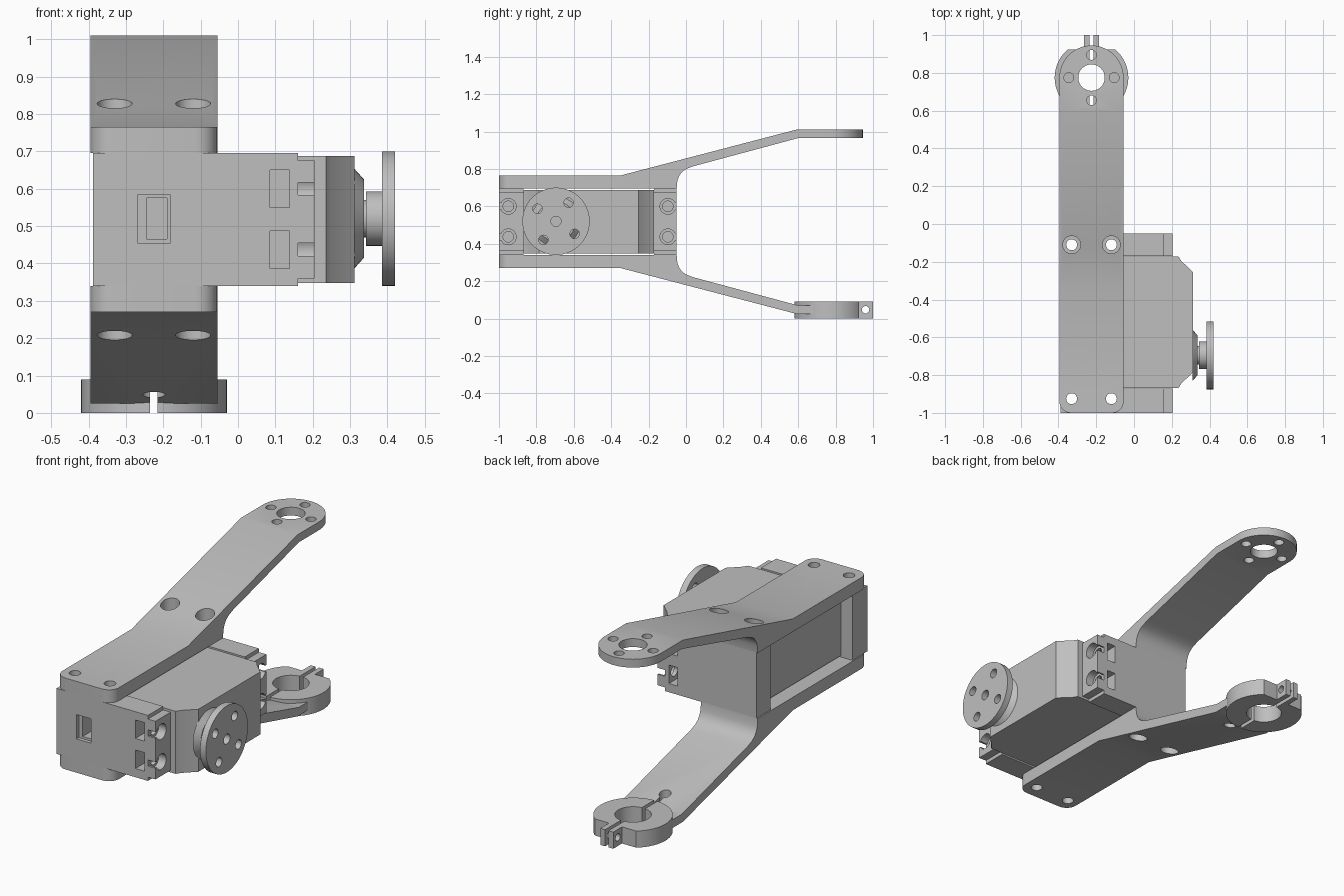
import bpy, bmesh, math
from mathutils import Vector

if "Cube" in bpy.data.objects:
    bpy.data.objects.remove(bpy.data.objects["Cube"])

grey = bpy.data.materials.new("plain grey")
grey.diffuse_color = (0.52, 0.52, 0.52, 1)
grey.use_nodes = True
grey.node_tree.nodes["Principled BSDF"].inputs["Base Color"].default_value = grey.diffuse_color
MID = 0.5175          # height of the mirror plane
CX, TIP = -0.225, 0.775   # centre of the arm eyes


def place(axis, a, b, t):
    return {"x": (t, a, b), "y": (a, t, b), "z": (a, b, t)}[axis]


def loft(name, low, high, axis, lo, hi):
    """Solid between two outlines with equal point counts, along an axis."""
    bm = bmesh.new()
    r0 = [bm.verts.new(place(axis, a, b, lo)) for a, b in low]
    r1 = [bm.verts.new(place(axis, a, b, hi)) for a, b in high]
    bm.faces.new(r0)
    bm.faces.new(r1)
    n = len(r0)
    for i in range(n):
        bm.faces.new((r0[i], r0[(i + 1) % n], r1[(i + 1) % n], r1[i]))
    bmesh.ops.recalc_face_normals(bm, faces=bm.faces)
    me = bpy.data.meshes.new(name)
    bm.to_mesh(me)
    bm.free()
    me.materials.append(grey)
    ob = bpy.data.objects.new(name, me)
    bpy.context.collection.objects.link(ob)
    return ob


def prism(name, pts, axis, lo, hi):
    return loft(name, pts, pts, axis, lo, hi)


def box(name, x0, x1, y0, y1, z0, z1):
    return prism(name, [(x0, y0), (x1, y0), (x1, y1), (x0, y1)], "z", z0, z1)


def arc(a, b, r, start=0, end=360, n=40):
    full = end - start == 360
    steps = n if full else n + 1
    return [(a + r * math.cos(math.radians(start + (end - start) * i / n)),
             b + r * math.sin(math.radians(start + (end - start) * i / n)))
            for i in range(steps)]


def rod(name, a, b, r, axis, lo, hi, r2=None, n=40):
    return loft(name, arc(a, b, r, n=n), arc(a, b, r2 or r, n=n), axis, lo, hi)


def combine(ob, tool, op="DIFFERENCE"):
    mod = ob.modifiers.new("combine", "BOOLEAN")
    mod.operation, mod.object, mod.solver = op, tool, "EXACT"
    bpy.context.view_layer.objects.active = ob
    bpy.ops.object.modifier_apply(modifier=mod.name)
    bpy.data.objects.remove(tool, do_unlink=True)


# Arms: bent side profile trimmed by a rounded plan outline
side = [(-1, 0.695), (-0.05, 0.695), (-0.046, 0.737), (-0.037, 0.762),
        (-0.022, 0.783), (0, 0.799), (0.035, 0.813), (0.6, 0.965),
        (0.96, 0.965), (0.96, 1.01), (0.59, 1.01), (-0.35, 0.765), (-1, 0.765)]
plan = (arc(CX - 0.11, -0.94, 0.06, 180, 270, 8)
        + arc(CX + 0.11, -0.94, 0.06, 270, 360, 8)
        + arc(CX, TIP, 0.17, 0, 180, 32))


def arm(name, lower):
    pts = [(min(y, 0.7), 2 * MID - z) for y, z in side] if lower else side
    ob = prism(name, pts, "x", -0.5, 0.1)
    combine(ob, prism("trim", plan, "z", -0.1, 1.1), "INTERSECT")
    for x in (-0.33, -0.12):
        for y in (-0.925, -0.11):
            combine(ob, rod("drill", x, y, 0.029, "z", -0.1, 1.1, n=24))
        lo, hi = (0.1, 0.27) if lower else (0.765, 0.95)
        combine(ob, rod("counterbore", x, -0.11, 0.047, "z", lo, hi, n=32))
    return ob


upper_arm = arm("upper_arm", False)
combine(upper_arm, rod("bore", CX, TIP, 0.07, "z", 0.9, 1.1))
for k in range(4):
    a = k * math.pi / 2
    combine(upper_arm, rod("drill", CX + 0.12 * math.cos(a), TIP + 0.12 * math.sin(a),
                           0.026, "z", 0.9, 1.1, n=24))

# Lower arm ends in a split clamp ring with two ears
lower_arm = arm("lower_arm", True)
ring = [(x, min(y, 0.925)) for x, y in arc(CX, TIP, 0.195, n=64)]
combine(lower_arm, prism("ring", ring, "z", 0, 0.09), "UNION")
combine(lower_arm, box("ears", CX - 0.039, CX + 0.039, 0.9, 1.0, 0, 0.09), "UNION")
combine(lower_arm, rod("bore", CX, TIP, 0.09, "z", -0.1, 0.2))
combine(lower_arm, box("slit", CX - 0.01, CX + 0.01, 0.5, 1.1, -0.1, 0.2))
combine(lower_arm, rod("slit_end", CX, 0.5, 0.03, "z", -0.1, 0.2, n=24))
combine(lower_arm, rod("ear_hole", 0.96, 0.047, 0.02, "x", -0.4, 0, n=24))

# End blocks that hold the motor, each with a slotted mounting flange
for name, outer, inner, bolt, out in (("front", -1.0, -0.87, -0.95, -1.1),
                                      ("rear", -0.05, -0.17, -0.097, 0.05)):
    s = 1 if inner > outer else -1     # direction from outside inwards
    y0, y1 = sorted((outer, inner))
    block = box(name + "_block", -0.388, 0.16, y0, y1, 0.34, 0.695)
    flange = box(name + "_flange", 0.16, 0.205, y0, y1, 0.36, 0.675)
    for x in (-0.33, -0.12):
        combine(block, rod("drill", x, -0.925 if s > 0 else -0.11, 0.029,
                           "z", 0.2, 0.8, n=24))
    for z in (0.437, 0.6):
        # nut pocket and bolt hole in the block, open slot in the flange
        p0, p1 = sorted((out, outer + s * 0.085))
        combine(block, box("nut_pocket", 0.085, 0.138, p0, p1, z - 0.05, z + 0.05))
        combine(block, rod("bolt_hole", bolt, z, 0.028, "x", 0.1, 0.2, n=24))
        combine(flange, rod("bolt_seat", bolt, z, 0.042, "x", 0.1, 0.3, n=32))
        q0, q1 = sorted((out, bolt))
        combine(flange, box("slot", 0.1, 0.3, q0, q1, z - 0.017, z + 0.017))
    if s > 0:   # stepped cable window
        combine(block, box("window_rim", -0.268, -0.182, -1.1, -0.98, 0.453, 0.585))
        combine(block, box("window", -0.245, -0.19, -1.1, -0.8, 0.465, 0.575))

# Motor case with chamfered output end
case = [(-0.32, -0.869), (0.235, -0.869), (0.25, -0.845), (0.312, -0.785),
        (0.312, -0.255), (0.25, -0.195), (0.235, -0.171), (-0.32, -0.171)]
prism("motor_case", case, "z", 0.348, 0.687)

# Output: tapered boss, shaft, hub and drilled disc
SY, SZ = -0.695, 0.52
rod("output_boss", SY, SZ, 0.135, "x", 0.31, 0.337, 0.105)
rod("output_shaft", SY, SZ, 0.05, "x", 0.33, 0.35)
rod("output_hub", SY, SZ, 0.073, "x", 0.343, 0.386)
disc = rod("output_disc", SY, SZ, 0.18, "x", 0.385, 0.42, n=64)
combine(disc, rod("centre_hole", SY, SZ, 0.027, "x", 0.37, 0.45, n=24))
for k in range(4):
    a = math.radians(56 + 90 * k)
    combine(disc, rod("drill", SY + 0.12 * math.cos(a), SZ + 0.12 * math.sin(a),
                      0.025, "x", 0.37, 0.45, n=24))

bpy.ops.object.select_all(action="SELECT")
bpy.ops.object.shade_smooth_by_angle()
